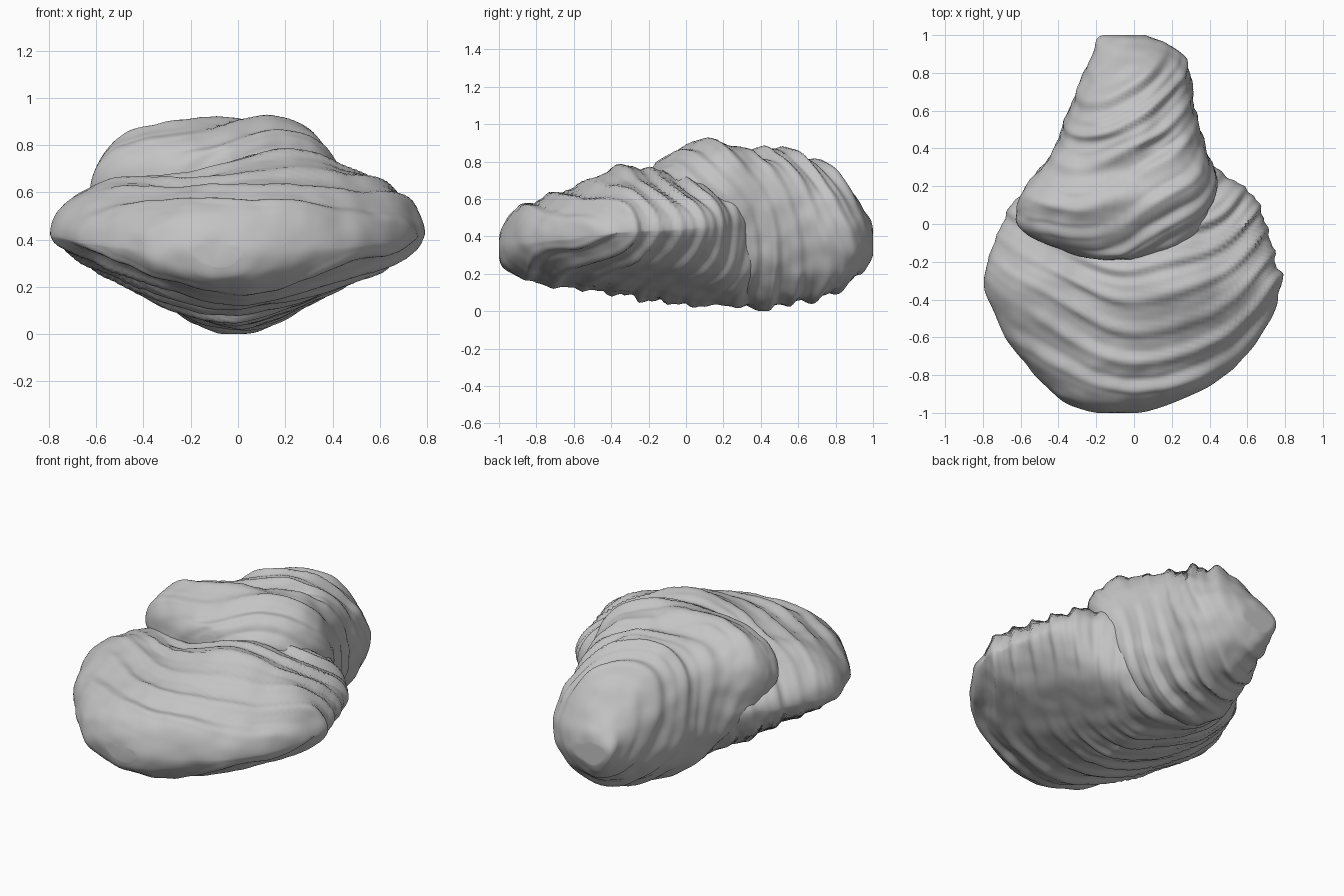
import bpy, bmesh, math
from mathutils import Vector, noise

if "Cube" in bpy.data.objects:
    bpy.data.objects.remove(bpy.data.objects["Cube"], do_unlink=True)

# One chalky shell colour
grey = bpy.data.materials.new("shell_grey")
grey.use_nodes = True
grey.diffuse_color = (0.55, 0.55, 0.55, 1)
bsdf = grey.node_tree.nodes["Principled BSDF"]
bsdf.inputs["Base Color"].default_value = grey.diffuse_color
bsdf.inputs["Roughness"].default_value = 0.8

AROUND, STEPS = 144, 10


def resample(stations):
    """Smoothly interpolate the cross-section stations."""
    out, last = [], len(stations) - 1
    for i in range(last):
        p = [stations[min(max(i + k, 0), last)] for k in (-1, 0, 1, 2)]
        for s in range(STEPS):
            t = s / STEPS
            row = []
            for a, b, c, d in zip(*p):
                v = b + t * (c - a + t * (2*a - 5*b + 4*c - d + t * (3*(b - c) + d - a))) / 2
                row.append(min(max(v, min(b, c) - 0.01), max(b, c) + 0.01))
            out.append(row)
    return out + [list(stations[-1])]


def power(v, n):
    return math.copysign(abs(v) ** (2 / n), v)


def bump(v, width):
    return math.exp(-(v / width) ** 2)


def layer(t):
    """Growth layer: quicker rise at the lip, slow fall behind it."""
    f = t - math.floor(t)
    f = f / 0.35 if f < 0.35 else (1 - f) / 0.65
    return f * f * (3 - 2 * f) - 0.5


def loft(name, stations, phase, fold, tilt):
    bm = bmesh.new()
    rings = []
    for y, xl, xr, zt, ze, zb, top_n, low_n in resample(stations):
        ring = []
        for k in range(AROUND):
            a = math.tau * k / AROUND
            c, s = math.cos(a), math.sin(a)
            n = top_n if s > 0 else low_n
            x = (xl + xr) / 2 + (xr - xl) / 2 * power(c, n)
            z = ze + (zt - ze if s > 0 else ze - zb) * power(s, n)
            ring.append(bm.verts.new((x, y, z + tilt * x * max(s, 0))))
        rings.append(ring)
    for r, q in zip(rings, rings[1:]):
        for k in range(AROUND):
            j = (k + 1) % AROUND
            bm.faces.new((r[k], r[j], q[j], q[k]))
    bm.faces.new(rings[0])
    bm.faces.new(rings[-1])
    bmesh.ops.remove_doubles(bm, verts=bm.verts, dist=0.0005)
    bmesh.ops.recalc_face_normals(bm, faces=bm.faces)
    bm.normal_update()

    # Layered ridges, folds and irregular lumps
    moves = []
    for v in bm.verts:
        p, up = v.co, v.normal.z
        t = phase(p) + noise.noise(p * 2) * 0.1
        fade = max(0, min(1, (1.02 - abs(p.y)) * 6)) * max(0.45, abs(up))
        strength = max(0.2, 0.7 + 0.9 * noise.noise(p * 2.2 + Vector((5, 2, 1))))
        d = fade * strength * (0.03 * layer(t / 0.17) + 0.014 * layer(t / 0.08))
        d += 0.012 * noise.noise(p * 4) + 0.007 * noise.noise(p * 10)
        moves.append(v.normal * d - Vector((0, 0, fold(p) * max(0, up))))
    for v, m in zip(bm.verts, moves):
        v.co += m
        v.co.y = min(max(v.co.y, -1), 1)
        v.co.z = max(v.co.z, 0)
    mesh = bpy.data.meshes.new(name)
    bm.to_mesh(mesh)
    bm.free()
    mesh.materials.append(grey)
    ob = bpy.data.objects.new(name, mesh)
    bpy.context.collection.objects.link(ob)
    bpy.ops.object.select_all(action="DESELECT")
    ob.select_set(True)
    bpy.context.view_layer.objects.active = ob
    bpy.ops.object.shade_smooth_by_angle(angle=math.radians(60))


def lower_fold(p):
    """Hollow on one side of the lobe's foot and a swell on the other."""
    ramp = min(1, max(0, (p.y + 0.75) / 0.4))
    return ramp * (0.07 * bump(p.x + 0.25, 0.2) - 0.035 * bump(p.x - 0.25, 0.2))


def upper_fold(p):
    """Valley curling from the lobe's left side up along the beak."""
    u = max(p.x + 0.02, 0)
    d = (p.y - 0.27 - 8 * u * u) / math.hypot(1, 16 * u)
    return 0.04 * bump(d, 0.08)


# Stations: y, left x, right x, top z, rim z, bottom z, top and bottom roundness

# Broad flared lower shell
loft("lower_shell", [
    (-1.0, -0.14, 0.0, 0.38, 0.34, 0.28, 2, 2),
    (-0.98, -0.26, 0.1, 0.46, 0.35, 0.23, 2, 2),
    (-0.92, -0.41, 0.28, 0.54, 0.36, 0.19, 2.1, 1.7),
    (-0.8, -0.53, 0.48, 0.6, 0.37, 0.15, 2.1, 1.5),
    (-0.6, -0.68, 0.66, 0.66, 0.39, 0.12, 2.1, 1.4),
    (-0.35, -0.78, 0.78, 0.74, 0.42, 0.08, 2.1, 1.35),
    (-0.2, -0.78, 0.75, 0.73, 0.43, 0.05, 2.1, 1.35),
    (0.0, -0.7, 0.7, 0.7, 0.44, 0.03, 2.1, 1.4),
    (0.12, -0.64, 0.65, 0.67, 0.45, 0.03, 2.1, 1.5),
    (0.22, -0.53, 0.55, 0.64, 0.45, 0.03, 2, 1.7),
    (0.32, -0.42, 0.41, 0.6, 0.45, 0.03, 2, 2),
    (0.5, -0.25, 0.22, 0.55, 0.4, 0.1, 2, 2),
], lambda p: p.y - 0.7 * p.x * p.x - 0.1 * p.z, lower_fold, 0.02)

# Raised upper lobe tapering into the hinge beak
loft("upper_lobe_and_beak", [
    (-0.19, -0.14, 0.02, 0.75, 0.66, 0.58, 2.2, 1.6),
    (-0.165, -0.28, 0.1, 0.79, 0.65, 0.53, 2.4, 1.6),
    (-0.1, -0.48, 0.26, 0.83, 0.63, 0.45, 2.6, 1.6),
    (0.0, -0.61, 0.37, 0.88, 0.61, 0.3, 2.8, 1.6),
    (0.13, -0.61, 0.42, 0.92, 0.57, 0.12, 2.8, 1.6),
    (0.25, -0.53, 0.43, 0.9, 0.53, 0.06, 2.7, 1.8),
    (0.4, -0.42, 0.38, 0.87, 0.5, 0.01, 2.5, 2.2),
    (0.5, -0.38, 0.35, 0.87, 0.48, 0.03, 2.4, 2.2),
    (0.65, -0.33, 0.31, 0.82, 0.45, 0.06, 2.3, 2.1),
    (0.8, -0.26, 0.3, 0.74, 0.43, 0.1, 2.2, 2),
    (0.9, -0.22, 0.26, 0.62, 0.41, 0.17, 2.2, 2),
    (0.96, -0.2, 0.17, 0.53, 0.4, 0.23, 2, 2),
    (0.99, -0.18, 0.07, 0.47, 0.39, 0.29, 2, 2),
    (1.0, -0.12, -0.04, 0.41, 0.38, 0.35, 2, 2),
], lambda p: p.y - 0.5 * p.x - 0.4 * p.x * p.x + 0.45 * p.z, upper_fold, 0.04)
